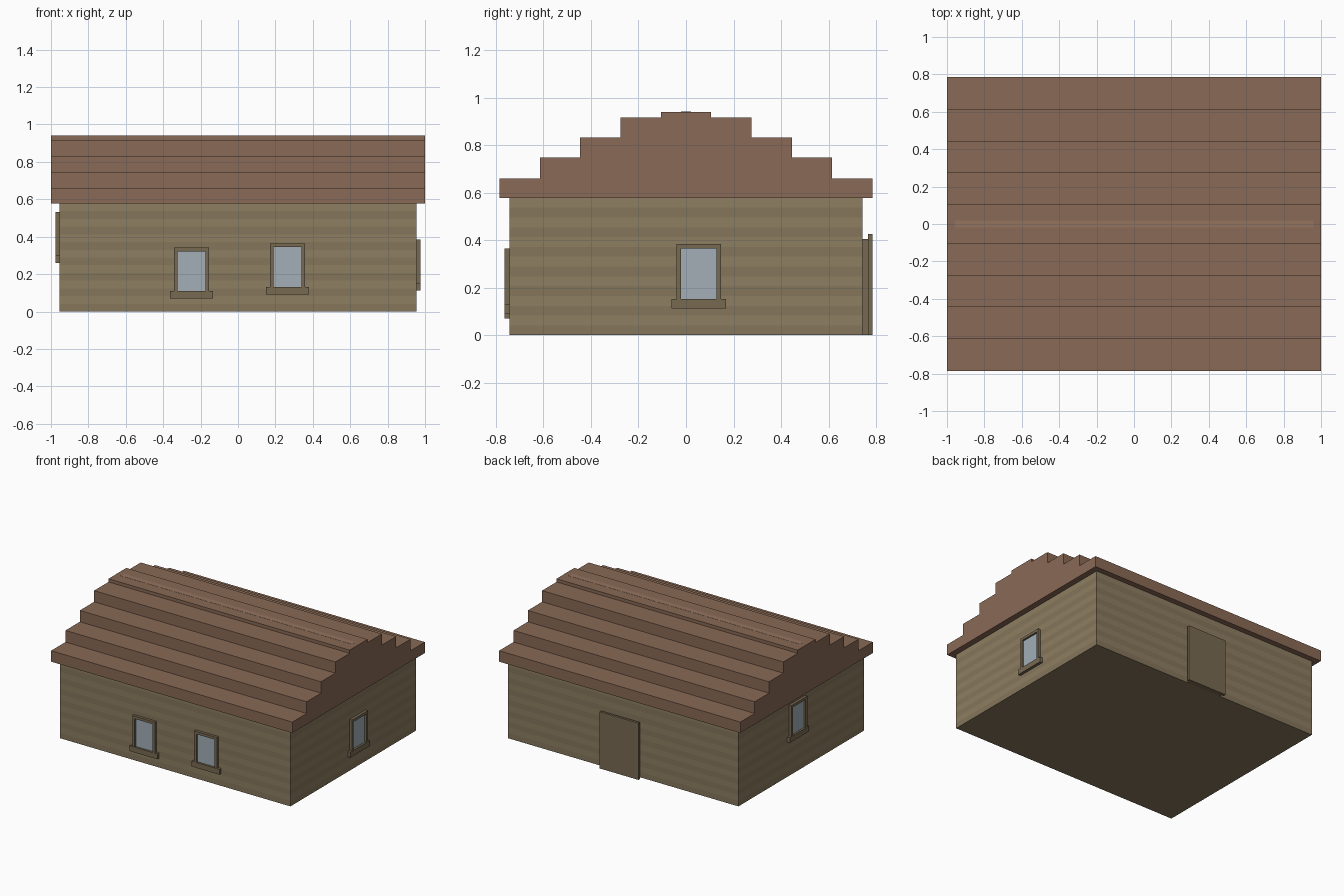
import bpy, bmesh
from math import pi
from mathutils import Matrix, Vector

if "Cube" in bpy.data.objects:
    bpy.data.objects.remove(bpy.data.objects["Cube"])


def material(name, rgb):
    m = bpy.data.materials.new(name)
    m.diffuse_color = (*rgb, 1)
    m.use_nodes = True
    m.node_tree.nodes["Principled BSDF"].inputs["Base Color"].default_value = m.diffuse_color
    return m


PLANK = material("plank", (0.27, 0.21, 0.122))
PLANK_DARK = material("plank_dark", (0.235, 0.182, 0.104))
ROOF = material("roof_brown", (0.25, 0.142, 0.092))
RIDGE = material("ridge_brown", (0.30, 0.175, 0.115))
TRIM = material("trim", (0.185, 0.142, 0.083))
GLASS = material("glass", (0.36, 0.43, 0.47))


def finish(name, bm, *mats):
    bmesh.ops.recalc_face_normals(bm, faces=bm.faces[:])
    me = bpy.data.meshes.new(name)
    bm.to_mesh(me)
    bm.free()
    for m in mats:
        me.materials.append(m)
    ob = bpy.data.objects.new(name, me)
    bpy.context.collection.objects.link(ob)
    return ob


def add_box(bm, lo, hi):
    lo, hi = Vector(lo), Vector(hi)
    mat = Matrix.Translation((lo + hi) / 2) @ Matrix.Diagonal((*(hi - lo), 1))
    bmesh.ops.create_cube(bm, size=1, matrix=mat)


def box(name, lo, hi, mat):
    bm = bmesh.new()
    add_box(bm, lo, hi)
    return finish(name, bm, mat)


WX, WY, WZ = 0.955, 0.743, 0.578

# Walls: one block sliced into alternating plank bands
bm = bmesh.new()
add_box(bm, (-WX, -WY, 0), (WX, WY, WZ))
bands = 14
for i in range(1, bands):
    bmesh.ops.bisect_plane(bm, geom=bm.verts[:] + bm.edges[:] + bm.faces[:],
                           plane_co=(0, 0, WZ * i / bands), plane_no=(0, 0, 1))
for f in bm.faces:
    f.material_index = 1 - int(f.calc_center_median().z / WZ * bands) % 2
finish("walls", bm, PLANK, PLANK_DARK)

# Stepped roof: half profile mirrored in y, extruded along x
steps = [(0.785, 0.66), (0.615, 0.747), (0.445, 0.832), (0.276, 0.916), (0.106, 0.94)]
half, z = [], WZ
for y, top in steps:
    half += [(y, z), (y, top)]
    z = top
profile = half + [(-y, z) for y, z in reversed(half)]
bm = bmesh.new()
face = bm.faces.new([bm.verts.new((-1, y, z)) for y, z in profile])
ext = bmesh.ops.extrude_face_region(bm, geom=[face])
bmesh.ops.translate(bm, vec=(2, 0, 0),
                    verts=[v for v in ext["geom"] if isinstance(v, bmesh.types.BMVert)])
bm.faces.ensure_lookup_table()
finish("stepped_roof", bm, ROOF)
box("ridge_strip", (-0.96, -0.02, 0.93), (0.96, 0.02, 0.941), RIDGE)


# Window, modelled facing -y from its bottom centre, then turned onto its wall
def window(name, pos, angle):
    place = Matrix.Translation(pos) @ Matrix.Rotation(angle, 4, "Z")
    frame = bmesh.new()
    add_box(frame, (-0.115, -0.021, 0), (0.115, 0, 0.04))
    for s in (-1, 1):
        a, b = sorted((s * 0.075, s * 0.094))
        add_box(frame, (a, -0.02, 0.04), (b, 0, 0.272))
    add_box(frame, (-0.075, -0.02, 0.252), (0.075, 0, 0.272))
    finish(name + "_frame", frame, TRIM).matrix_world = place
    pane = box(name + "_pane", (-0.075, -0.006, 0.04), (0.075, 0, 0.252), GLASS)
    pane.matrix_world = place


window("front_left_window", (-0.248, -WY, 0.07), 0)
window("front_right_window", (0.265, -WY, 0.092), 0)
window("right_window", (WX, 0.053, 0.112), pi / 2)
window("left_window", (-WX, 0.05, 0.26), -pi / 2)

# Back door: backing panel with a slightly larger slab in front
box("door_backing", (-0.135, WY, 0), (0.15, 0.766, 0.405), TRIM)
box("door", (-0.155, 0.766, 0), (0.168, 0.784, 0.425), TRIM)
